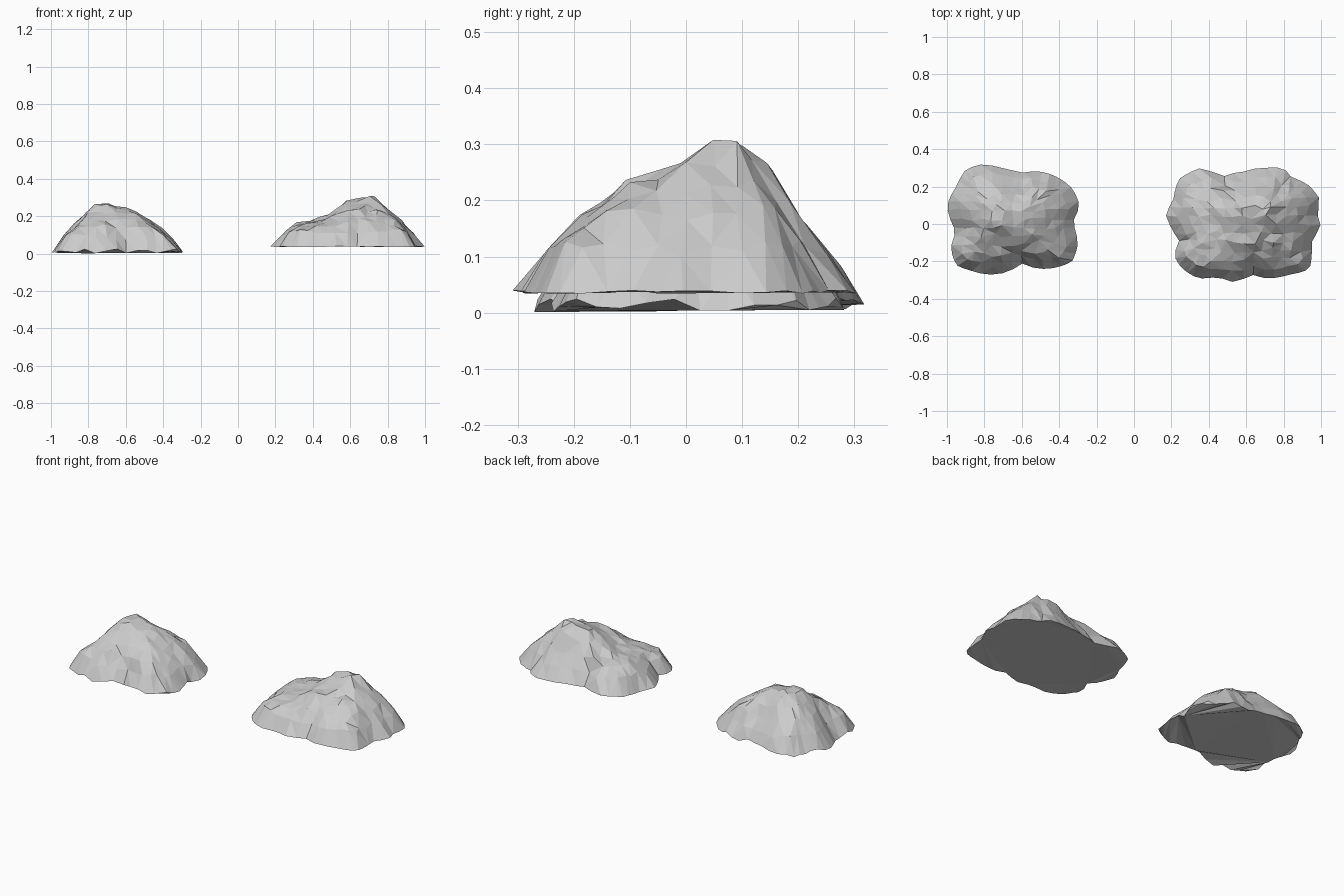
import bpy, bmesh, math, random
from mathutils import Vector

cube = bpy.data.objects.get("Cube")
if cube:
    bpy.data.objects.remove(cube, do_unlink=True)

stone = bpy.data.materials.new("stone_grey")
stone.use_nodes = True
GREY = (0.6, 0.6, 0.6, 1)
stone.diffuse_color = GREY
stone.node_tree.nodes["Principled BSDF"].inputs["Base Color"].default_value = GREY


def lerp_profile(points, x):
    """Height of a polyline silhouette at x."""
    for (x0, z0), (x1, z1) in zip(points, points[1:]):
        if x0 <= x <= x1:
            return z0 + (z1 - z0) * (x - x0) / (x1 - x0)
    return points[0][1] if x < points[0][0] else points[-1][1]


def outline_radius(outline, centre, angle):
    """Distance from the centre to the ragged footprint in one direction."""
    polar = []
    for x, y in outline:
        d = Vector((x, y)) - centre
        polar.append((math.atan2(d.y, d.x), d.length))
    polar.sort()
    first, last = polar[0], polar[-1]
    polar = ([(last[0] - math.tau, last[1])] + polar
             + [(first[0] + math.tau, first[1])])
    return lerp_profile(polar, angle)


def build_rock(name, outline, front, side, base, foot_wobble, cells, seed):
    rng = random.Random(seed)
    xs, ys = [p[0] for p in outline], [p[1] for p in outline]
    half = Vector((max(xs) - min(xs), max(ys) - min(ys))) / 2
    centre = Vector((max(xs) + min(xs), max(ys) + min(ys))) / 2
    peak = max(z for _, z in front) - base
    nx, ny = cells
    bm = bmesh.new()
    grid = []
    for j in range(ny + 1):
        row = []
        for i in range(nx + 1):
            u, v = 2 * i / nx - 1, 2 * j / ny - 1
            r = max(abs(u), abs(v))
            angle = math.atan2(v * half.y, u * half.x)
            reach = outline_radius(outline, centre, angle)
            # Pull the square grid into the footprint
            p = centre + Vector((math.cos(angle), math.sin(angle))) * reach * r
            if r > 0.999:
                z = base + rng.uniform(-foot_wobble, foot_wobble)
            else:
                p += Vector((rng.uniform(-1, 1), rng.uniform(-1, 1))) * 0.009
                f = max(lerp_profile(front, p.x) - base, 0)
                g = max(lerp_profile(side, p.y) - base, 0)
                h = 0.6 * min(f, g) + 0.4 * f * g / peak
                h = min(h, 1.25 * (1 - r) * reach + 0.01)
                z = base + h * rng.uniform(0.94, 1.06)
            row.append(bm.verts.new((p.x, p.y, z)))
        grid.append(row)
    # Faceted upper surface
    for j in range(ny):
        for i in range(nx):
            bm.faces.new((grid[j][i], grid[j][i + 1],
                          grid[j + 1][i + 1], grid[j + 1][i]))
    # Closed underside
    rim = (grid[0] + [row[-1] for row in grid[1:]]
           + grid[-1][-2::-1] + [row[0] for row in grid[-2:0:-1]])
    bm.faces.new(rim[::-1])
    bmesh.ops.triangulate(bm, faces=bm.faces[:])
    bmesh.ops.recalc_face_normals(bm, faces=bm.faces[:])
    mesh = bpy.data.meshes.new(name)
    bm.to_mesh(mesh)
    bm.free()
    mesh.materials.append(stone)
    bpy.context.collection.objects.link(bpy.data.objects.new(name, mesh))


# Long rock with a shoulder sloping towards the middle
build_rock(
    "left_rock",
    outline=[(.17, .05), (.21, .13), (.24, .24), (.36, .3), (.47, .25),
             (.59, .28), (.71, .3), (.8, .3), (.84, .25), (.93, .21),
             (.99, .14), (.98, .05), (1, -.02), (.95, -.08), (.95, -.16),
             (.94, -.24), (.83, -.27), (.71, -.29), (.63, -.27),
             (.53, -.31), (.45, -.28), (.34, -.29), (.25, -.23),
             (.21, -.16), (.25, -.1), (.21, -.04)],
    front=[(.17, .04), (.3, .16), (.45, .19), (.55, .25), (.6, .31),
           (.68, .315), (.75, .285), (.85, .2), (.92, .13), (1, .04)],
    side=[(-.31, .04), (-.21, .165), (-.17, .175), (-.12, .22),
          (-.07, .245), (-.02, .25), (.03, .295), (.08, .315),
          (.13, .285), (.2, .18), (.3, .045)],
    base=.037, foot_wobble=.003, cells=(14, 12), seed=4)

# Smaller rock with a sharper peak
build_rock(
    "right_rock",
    outline=[(-1, .1), (-.95, .2), (-.9, .29), (-.81, .32), (-.72, .3),
             (-.61, .27), (-.5, .28), (-.41, .25), (-.33, .19),
             (-.29, .1), (-.33, .01), (-.3, -.11), (-.33, -.2),
             (-.48, -.24), (-.6, -.21), (-.74, -.27), (-.87, -.25),
             (-.95, -.22), (-.98, -.13), (-.95, -.04)],
    front=[(-1, .03), (-.9, .14), (-.78, .26), (-.72, .3), (-.61, .25),
           (-.55, .23), (-.45, .16), (-.4, .13), (-.29, .02)],
    side=[(-.27, .02), (-.2, .13), (-.14, .17), (-.07, .22), (0, .26),
          (.05, .3), (.1, .275), (.18, .19), (.25, .13), (.32, .02)],
    base=.014, foot_wobble=.013, cells=(12, 12), seed=9)
